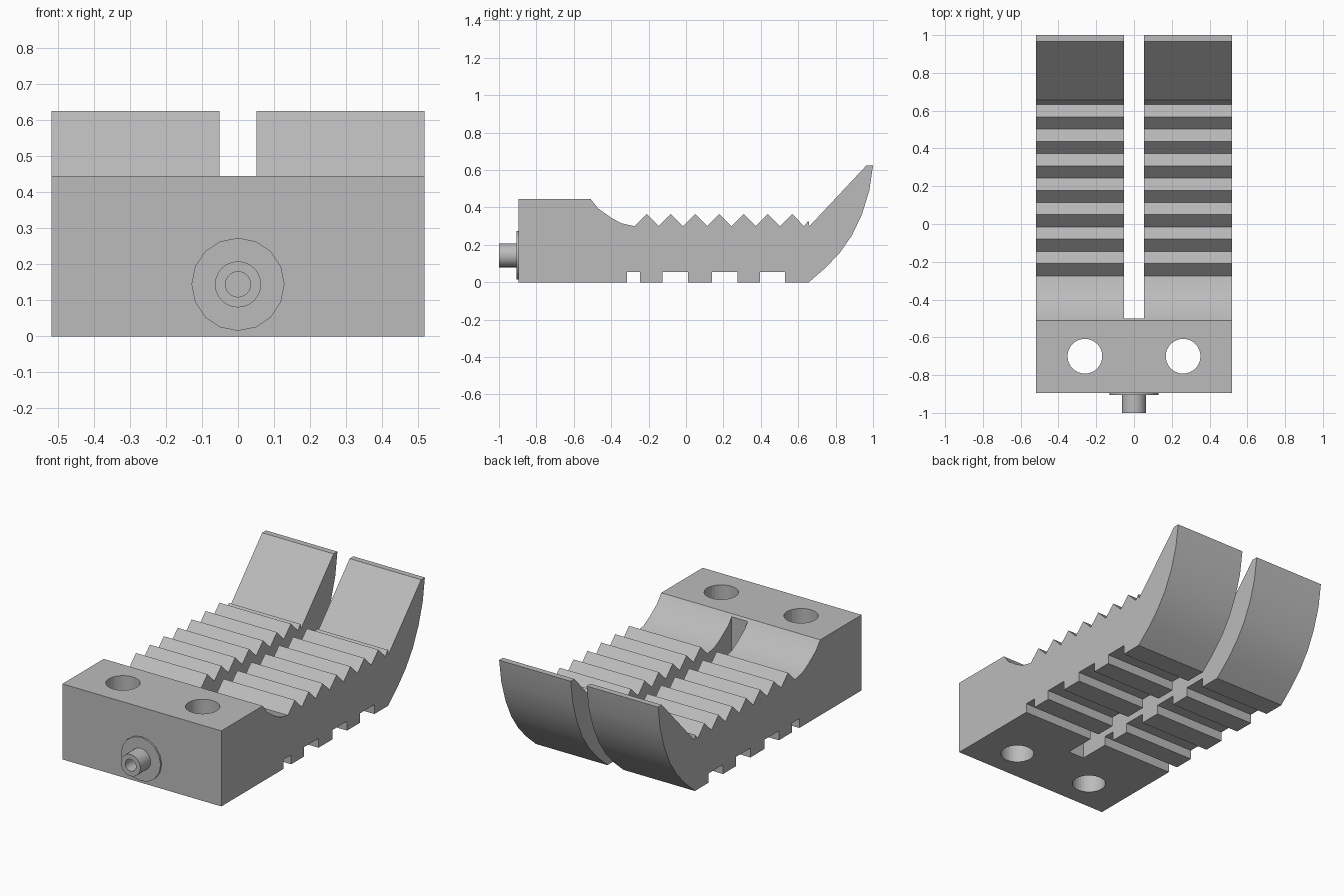
import bpy, bmesh, math

old = bpy.data.objects.get("Cube")
if old:
    bpy.data.objects.remove(old, do_unlink=True)

grey = bpy.data.materials.new("plain grey")
grey.use_nodes = True
COLOUR = (0.5, 0.5, 0.5, 1)
grey.diffuse_color = COLOUR
grey.node_tree.nodes["Principled BSDF"].inputs["Base Color"].default_value = COLOUR

HALF_WIDTH = 0.518
FRONT = -0.895
PORT_Z = 0.144


def finish(name, bm, angle=30):
    """Turn a bmesh into a grey object with smooth curves and sharp edges."""
    bmesh.ops.recalc_face_normals(bm, faces=bm.faces)
    mesh = bpy.data.meshes.new(name)
    bm.to_mesh(mesh)
    bm.free()
    mesh.materials.append(grey)
    obj = bpy.data.objects.new(name, mesh)
    bpy.context.collection.objects.link(obj)
    smooth(obj, angle)
    return obj


def smooth(obj, angle=30):
    bpy.ops.object.select_all(action='DESELECT')
    obj.select_set(True)
    bpy.context.view_layer.objects.active = obj
    bpy.ops.object.shade_smooth_by_angle(angle=math.radians(angle))


def lathe(name, profile, sides):
    """Spin (radius, y) points about the port axis."""
    bm = bmesh.new()
    verts = [bm.verts.new((0, y, PORT_Z + r)) for r, y in profile]
    edges = [bm.edges.new(pair) for pair in zip(verts, verts[1:])]
    bmesh.ops.spin(bm, geom=verts + edges, cent=(0, 0, PORT_Z), axis=(0, 1, 0),
                   angle=math.tau, steps=sides, use_merge=True)
    bmesh.ops.remove_doubles(bm, verts=bm.verts, dist=0.0005)
    return finish(name, bm)


def cut(target, cutter):
    mod = target.modifiers.new("cut", 'BOOLEAN')
    mod.operation, mod.solver, mod.object = 'DIFFERENCE', 'EXACT', cutter
    bpy.context.view_layer.objects.active = target
    bpy.ops.object.modifier_apply(modifier=mod.name)
    bpy.data.objects.remove(cutter, do_unlink=True)


# Side outline (y, z): block, hollow, teeth, ramp, curved nose, grooved base
outline = [(FRONT, 0), (FRONT, 0.445), (-0.51, 0.445), (-0.47, 0.395),
           (-0.40, 0.345), (-0.345, 0.315), (-0.275, 0.30)]
for i in range(7):
    valley = -0.275 + 0.1295 * i
    outline += [(valley + 0.065, 0.365), (valley + 0.1295, 0.30)]
outline += [(0.655, 0.33), (0.66, 0.30), (0.965, 0.625), (1, 0.625),
            (0.98, 0.49), (0.941, 0.364), (0.888, 0.252), (0.824, 0.16),
            (0.749, 0.08), (0.657, 0)]
for back, front in ((0.53, 0.395), (0.275, 0.14), (0.01, -0.125), (-0.245, -0.315)):
    outline += [(back, 0), (back, 0.055), (front, 0.055), (front, 0)]

bm = bmesh.new()
side = bm.faces.new([bm.verts.new((-HALF_WIDTH, y, z)) for y, z in outline])
grown = bmesh.ops.extrude_face_region(bm, geom=[side])
bmesh.ops.translate(bm, vec=(2 * HALF_WIDTH, 0, 0),
                    verts=[v for v in grown["geom"] if isinstance(v, bmesh.types.BMVert)])
body = finish("grooved_body", bm)

# Lengthwise slot that splits the body into two arms
bpy.ops.mesh.primitive_cube_add(size=1, location=(0, 0.35, 0.4))
slot = bpy.context.object
slot.scale = (0.104, 1.7, 2)
slot.hide_render = True
cut(body, slot)

# Mounting holes
for x in (-0.26, 0.26):
    bpy.ops.mesh.primitive_cylinder_add(vertices=32, radius=0.092, depth=2,
                                        location=(x, -0.70, 0.2))
    hole = bpy.context.object
    hole.hide_render = True
    cut(body, hole)
smooth(body)

# Port on the front: thin collar and a hollow tube
lathe("port_collar", [(0, FRONT), (0.129, FRONT), (0.129, -0.905), (0, -0.905)], 16)
lathe("port_tube", [(0, -0.9), (0.064, -0.9), (0.064, -1), (0.035, -1),
                    (0.035, -0.907), (0, -0.907)], 24)
